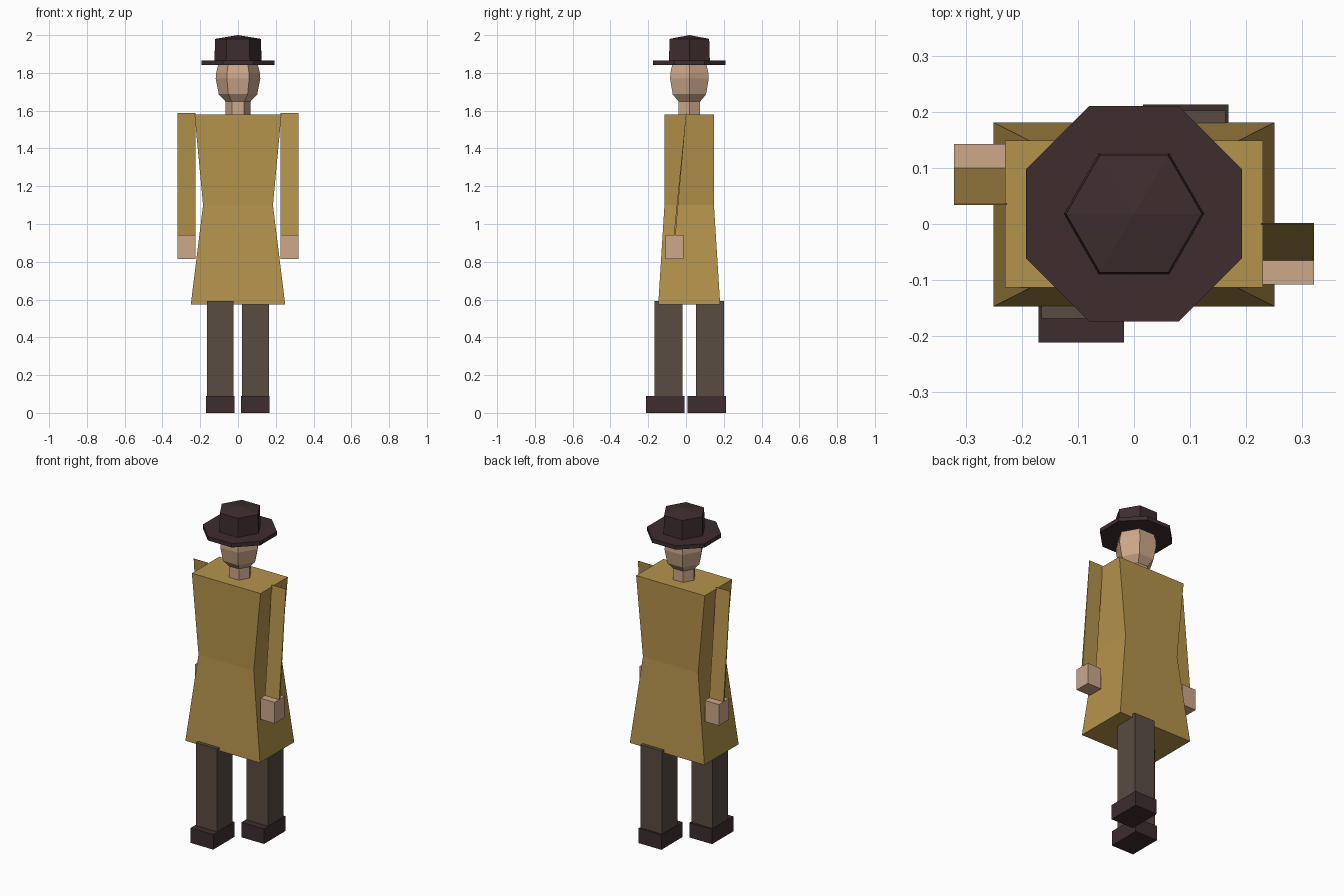
import bpy, bmesh, math

if "Cube" in bpy.data.objects:
    bpy.data.objects.remove(bpy.data.objects["Cube"])


def material(name, rgb):
    m = bpy.data.materials.new(name)
    lin = [((c / 255 + 0.055) / 1.055) ** 2.4 for c in rgb]
    m.diffuse_color = (*lin, 1)
    m.use_nodes = True
    m.node_tree.nodes["Principled BSDF"].inputs["Base Color"].default_value = m.diffuse_color
    return m


MUSTARD = material("mustard cloth", (181, 147, 75))
SKIN = material("skin", (205, 168, 138))
TROUSER = material("brown grey cloth", (89, 76, 66))
DARK = material("dark brown leather", (62, 45, 47))
CY = 0.018  # body axis in y


def loft(name, rings, mat):
    """Closed solid through a stack of equal-sized rings, flat shaded."""
    bm = bmesh.new()
    loops = [[bm.verts.new(p) for p in ring] for ring in rings]
    n = len(loops[0])
    for a, b in zip(loops, loops[1:]):
        for i in range(n):
            j = (i + 1) % n
            bm.faces.new((a[i], a[j], b[j], b[i]))
    bm.faces.new(loops[0][::-1])
    bm.faces.new(loops[-1])
    bmesh.ops.recalc_face_normals(bm, faces=bm.faces)
    me = bpy.data.meshes.new(name)
    bm.to_mesh(me)
    bm.free()
    me.materials.append(mat)
    ob = bpy.data.objects.new(name, me)
    bpy.context.collection.objects.link(ob)
    return ob


def rect(x0, x1, y0, y1, z):
    return [(x0, y0, z), (x1, y0, z), (x1, y1, z), (x0, y1, z)]


def box(name, x0, x1, y0, y1, z0, z1, mat):
    return loft(name, [rect(x0, x1, y0, y1, z) for z in (z0, z1)], mat)


def turned(name, n, profile, mat, turn=0.0):
    """Stack of regular n-gons; profile is (radius, z) pairs."""
    rings = [[(r * math.cos(turn + k * math.tau / n),
               CY + r * math.sin(turn + k * math.tau / n), z)
              for k in range(n)] for r, z in profile]
    return loft(name, rings, mat)


# Coat: shoulders, waist, flared hem
loft("coat", [rect(-0.25, 0.25, -0.147, 0.181, 0.573),
              rect(-0.185, 0.185, -0.114, 0.148, 1.10),
              rect(-0.23, 0.23, -0.113, 0.149, 1.58)], MUSTARD)

# Neck, six-sided head, hat
turned("neck", 6, [(0.066, 1.57), (0.066, 1.66)], SKIN)
turned("head", 6, [(0.063, 1.645), (0.102, 1.687), (0.118, 1.77),
                   (0.116, 1.80), (0.103, 1.85)], SKIN)
turned("hat_brim", 8, [(0.208, 1.842), (0.208, 1.866)], DARK, math.pi / 8)
turned("hat_crown", 6, [(0.125, 1.86), (0.121, 1.98), (0.001, 2.0)], DARK)

# Thin swinging sleeves with block hands: right side forward, left side back
for side, x0, x1, y_top, y_low in (("right", 0.226, 0.321, 0.001, -0.06),
                                   ("left", -0.321, -0.226, 0.035, 0.095)):
    loft(side + "_sleeve", [rect(x0, x1, y_low - 0.005, y_low + 0.005, 0.94),
                            rect(x0, x1, y_top - 0.001, y_top + 0.001, 1.588)],
         MUSTARD)
    box(side + "_hand", x0, x1, y_low - 0.048, y_low + 0.048, 0.815, 0.943, SKIN)

# Striding legs and shoes: left side forward, right side back
for side, x, y in (("left", -0.094, -0.093), ("right", 0.092, 0.127)):
    box(side + "_leg", x - 0.071, x + 0.071, y - 0.075, y + 0.075, 0.08, 0.592, TROUSER)
    box(side + "_shoe", x - 0.076, x + 0.076, y - 0.118, y + 0.086, 0, 0.09, DARK)
